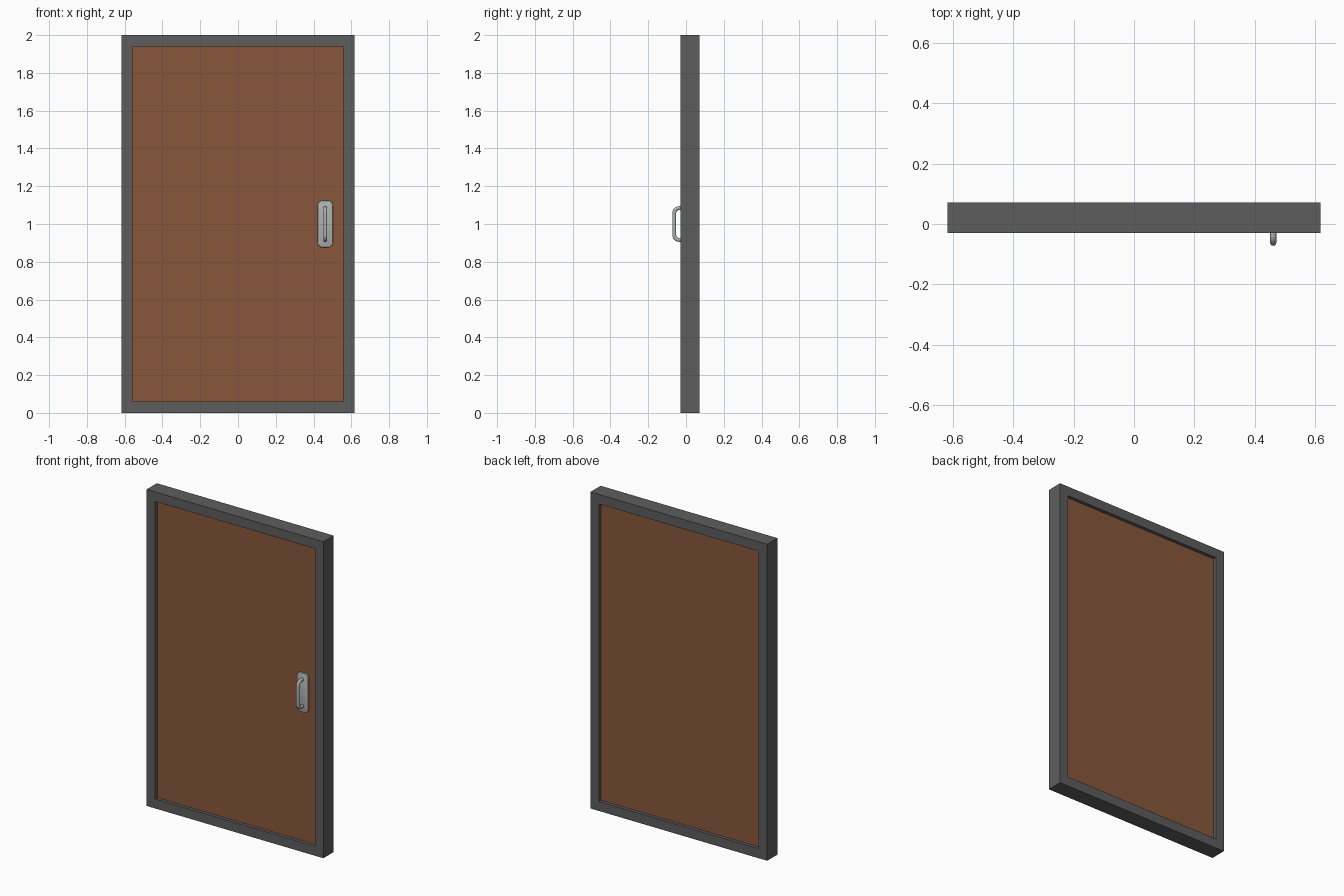
import bpy, bmesh, math

if "Cube" in bpy.data.objects:
    bpy.data.objects.remove(bpy.data.objects["Cube"])

W, H = 0.618, 2.0               # half width, height
Y0, Y1 = -0.03, 0.072           # frame front and back
B = 0.06                        # frame border
HX, HZ = 0.462, 1.0             # handle centre
PANEL_Y0, PANEL_Y1 = -0.009, 0.051


def material(name, rgb):
    m = bpy.data.materials.new(name)
    m.diffuse_color = (*rgb, 1)
    m.use_nodes = True
    m.node_tree.nodes["Principled BSDF"].inputs["Base Color"].default_value = m.diffuse_color
    return m


def add_object(name, bm, mat):
    bmesh.ops.recalc_face_normals(bm, faces=bm.faces)
    me = bpy.data.meshes.new(name)
    bm.to_mesh(me)
    bm.free()
    ob = bpy.data.objects.new(name, me)
    bpy.context.collection.objects.link(ob)
    me.materials.append(mat)
    return ob


def smooth(ob):
    bpy.ops.object.select_all(action='DESELECT')
    ob.select_set(True)
    bpy.context.view_layer.objects.active = ob
    bpy.ops.object.shade_smooth_by_angle(angle=math.radians(40))


frame_grey = material("frame dark grey", (0.11, 0.11, 0.11))
wood = material("wood brown", (0.25, 0.095, 0.045))
steel = material("brushed steel", (0.43, 0.44, 0.44))

# Frame: one closed rectangular ring
bm = bmesh.new()
rings = []
for inset, y in ((0, Y0), (0, Y1), (B, Y1), (B, Y0)):
    x, lo, hi = W - inset, inset, H - inset
    rings.append([bm.verts.new((px, y, pz)) for px, pz in ((-x, lo), (x, lo), (x, hi), (-x, hi))])
for i in range(4):
    a, b = rings[i], rings[(i + 1) % 4]
    for j in range(4):
        k = (j + 1) % 4
        bm.faces.new((a[j], a[k], b[k], b[j]))
add_object("door_frame", bm, frame_grey)

# Door panel, recessed on both sides
bm = bmesh.new()
bmesh.ops.create_cube(bm, size=1)
for v in bm.verts:
    v.co.x *= 2 * (W - B)
    v.co.y = PANEL_Y0 if v.co.y < 0 else PANEL_Y1
    v.co.z = H / 2 + v.co.z * (H - 2 * B)
add_object("door_panel", bm, wood)

# Handle back plate: rounded rectangle with softened front edge
bm = bmesh.new()
hw, hh, r, n = 0.04, 0.124, 0.026, 8
loops = []
for inset, y in ((0, PANEL_Y0 + 0.002), (0, PANEL_Y0 - 0.005),
                 (0.0015, PANEL_Y0 - 0.0085), (0.005, PANEL_Y0 - 0.01)):
    loop = []
    for q, (sx, sz) in enumerate(((1, 1), (-1, 1), (-1, -1), (1, -1))):
        for i in range(n + 1):
            t = math.pi / 2 * (q + i / n)
            loop.append(bm.verts.new((HX + sx * (hw - r) + (r - inset) * math.cos(t), y,
                                      HZ + sz * (hh - r) + (r - inset) * math.sin(t))))
    loops.append(loop)
for a, b in zip(loops, loops[1:]):
    for i in range(len(a)):
        j = (i + 1) % len(a)
        bm.faces.new((a[i], a[j], b[j], b[i]))
bm.faces.new(loops[0])
bm.faces.new(loops[-1])
smooth(add_object("handle_plate", bm, steel))

# Pull handle: tube swept along a rounded U path
half, y_out, bend, tube = 0.084, -0.062, 0.026, 0.0102
path = [(PANEL_Y0, half, math.pi)]                 # y, z offset, direction angle in the yz plane
for s in (1, -1):
    for i in range(9):
        t = math.pi / 2 * (i / 8 if s > 0 else 1 - i / 8)
        path.append((y_out + bend - bend * math.sin(t), s * (half - bend + bend * math.cos(t)),
                     math.pi + t if s > 0 else 2 * math.pi - t))
path.append((PANEL_Y0, -half, 2 * math.pi))
bm = bmesh.new()
rings = []
for y, z, d in path:
    ny, nz = -math.sin(d), math.cos(d)
    rings.append([bm.verts.new((HX + tube * math.cos(a), y + ny * tube * math.sin(a),
                                HZ + z + nz * tube * math.sin(a)))
                  for a in (2 * math.pi * k / 20 for k in range(20))])
for a, b in zip(rings, rings[1:]):
    for i in range(20):
        j = (i + 1) % 20
        bm.faces.new((a[i], a[j], b[j], b[i]))
bm.faces.new(rings[0])
bm.faces.new(rings[-1])
smooth(add_object("pull_handle", bm, steel))
